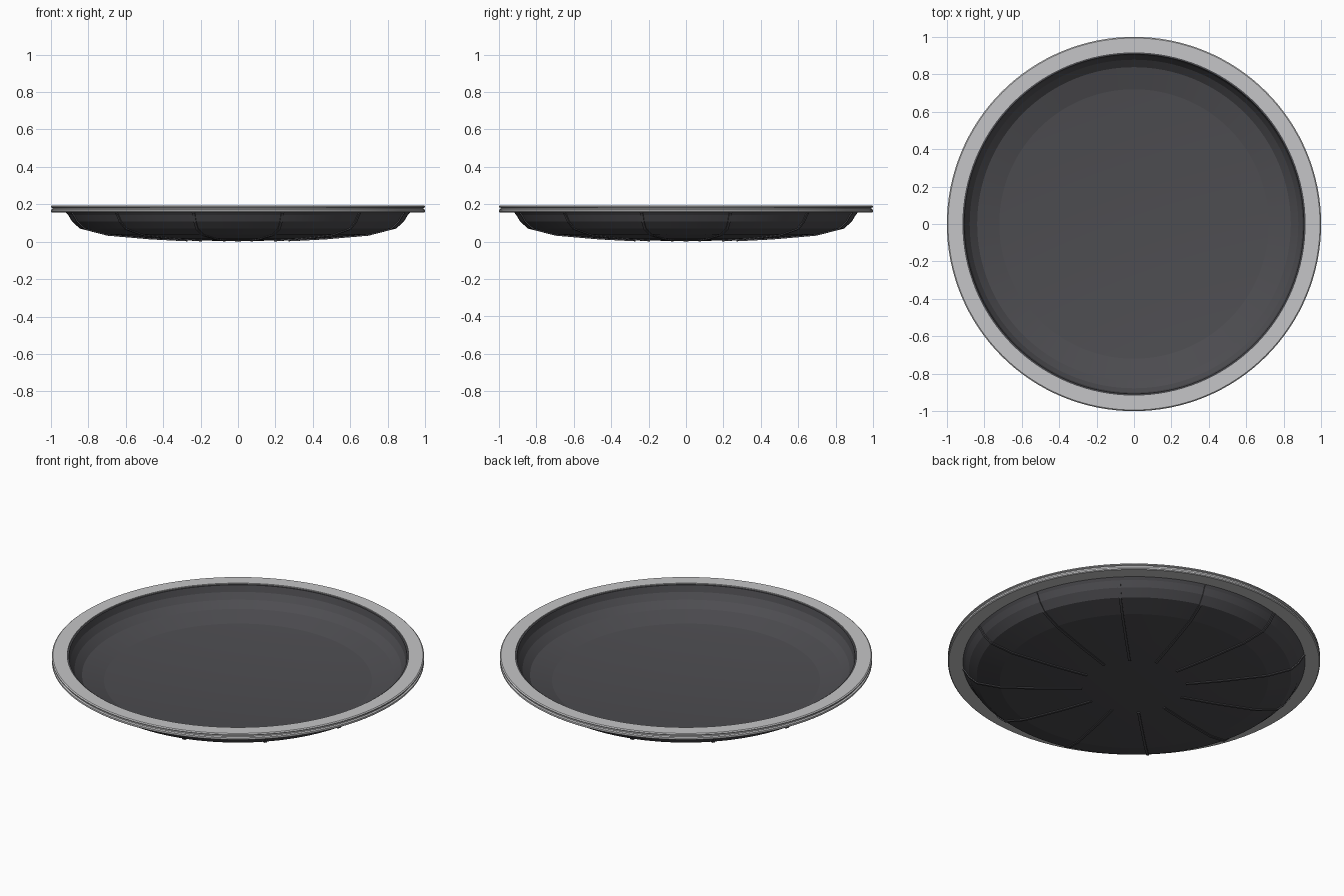
import bpy
import bmesh
import math

if "Cube" in bpy.data.objects:
    bpy.data.objects.remove(bpy.data.objects["Cube"])

SEGMENTS = 128
RIBS = 12


def material(name, colour):
    mat = bpy.data.materials.new(name)
    mat.use_nodes = True
    mat.diffuse_color = colour
    mat.node_tree.nodes["Principled BSDF"].inputs["Base Color"].default_value = colour
    return mat


def finish(bm, name, mat, angle):
    bmesh.ops.remove_doubles(bm, verts=bm.verts, dist=0.0001)
    bmesh.ops.recalc_face_normals(bm, faces=bm.faces)
    mesh = bpy.data.meshes.new(name)
    bm.to_mesh(mesh)
    bm.free()
    mesh.materials.append(mat)
    obj = bpy.data.objects.new(name, mesh)
    bpy.context.collection.objects.link(obj)
    bpy.ops.object.select_all(action="DESELECT")
    obj.select_set(True)
    bpy.context.view_layer.objects.active = obj
    bpy.ops.object.shade_smooth_by_angle(angle=math.radians(angle))
    return obj


def lathe(name, profile, mat, angle, closed=False):
    """Revolve an (r, z) profile about the z axis."""
    bm = bmesh.new()
    verts = [bm.verts.new((r, 0, z)) for r, z in profile]
    edges = [bm.edges.new(pair) for pair in zip(verts, verts[1:])]
    if closed:
        edges.append(bm.edges.new((verts[-1], verts[0])))
    bmesh.ops.spin(bm, geom=verts + edges, cent=(0, 0, 0), axis=(0, 0, 1),
                   angle=math.tau, steps=SEGMENTS, use_merge=False)
    return finish(bm, name, mat, angle)


charcoal = material("charcoal", (0.075, 0.074, 0.082, 1))
silver = material("light grey", (0.56, 0.56, 0.57, 1))

# Shallow dish: underside out to the rim, then back along the inside
underside = [(0.28, 0.008), (0.48, 0.018), (0.72, 0.038), (0.845, 0.07),
             (0.887, 0.108), (0.907, 0.142), (0.919, 0.156)]
inside = [(0.917, 0.188), (0.908, 0.188), (0.9, 0.15), (0.878, 0.114),
          (0.838, 0.078), (0.72, 0.046), (0.48, 0.026), (0, 0.012)]
lathe("dish", [(0, 0.002)] + underside + inside, charcoal, 4)

# Rim ring with a groove around its outer edge
rim_profile = [(0.917, 0.156), (0.995, 0.156), (1, 0.16), (1, 0.17),
               (0.992, 0.174), (0.992, 0.181), (1, 0.184), (1, 0.189),
               (0.994, 0.194), (0.917, 0.194)]
lathe("rim", rim_profile, silver, 20, closed=True)

# Thin radial ribs following the underside
bm = bmesh.new()
for i in range(RIBS):
    turn = math.tau * (i + 0.5) / RIBS
    c, s = math.cos(turn), math.sin(turn)
    rows = []
    for j, (r, z) in enumerate(underside):
        # Offset outward along the profile's normal
        r0, z0 = underside[max(j - 1, 0)]
        r1, z1 = underside[min(j + 1, len(underside) - 1)]
        length = math.hypot(r1 - r0, z1 - z0)
        nr, nz = (z1 - z0) / length, -(r1 - r0) / length
        row = []
        for side, depth in ((-1, -0.003), (-1, 0.006), (1, 0.006), (1, -0.003)):
            rr, w = r + nr * depth, side * 0.007
            row.append(bm.verts.new((rr * c - w * s, rr * s + w * c, z + nz * depth)))
        rows.append(row)
    for a, b in zip(rows, rows[1:]):
        for k in range(4):
            n = (k + 1) % 4
            bm.faces.new((a[k], a[n], b[n], b[k]))
    bm.faces.new(rows[0])
    bm.faces.new(rows[-1])
finish(bm, "underside_ribs", charcoal, 10)
